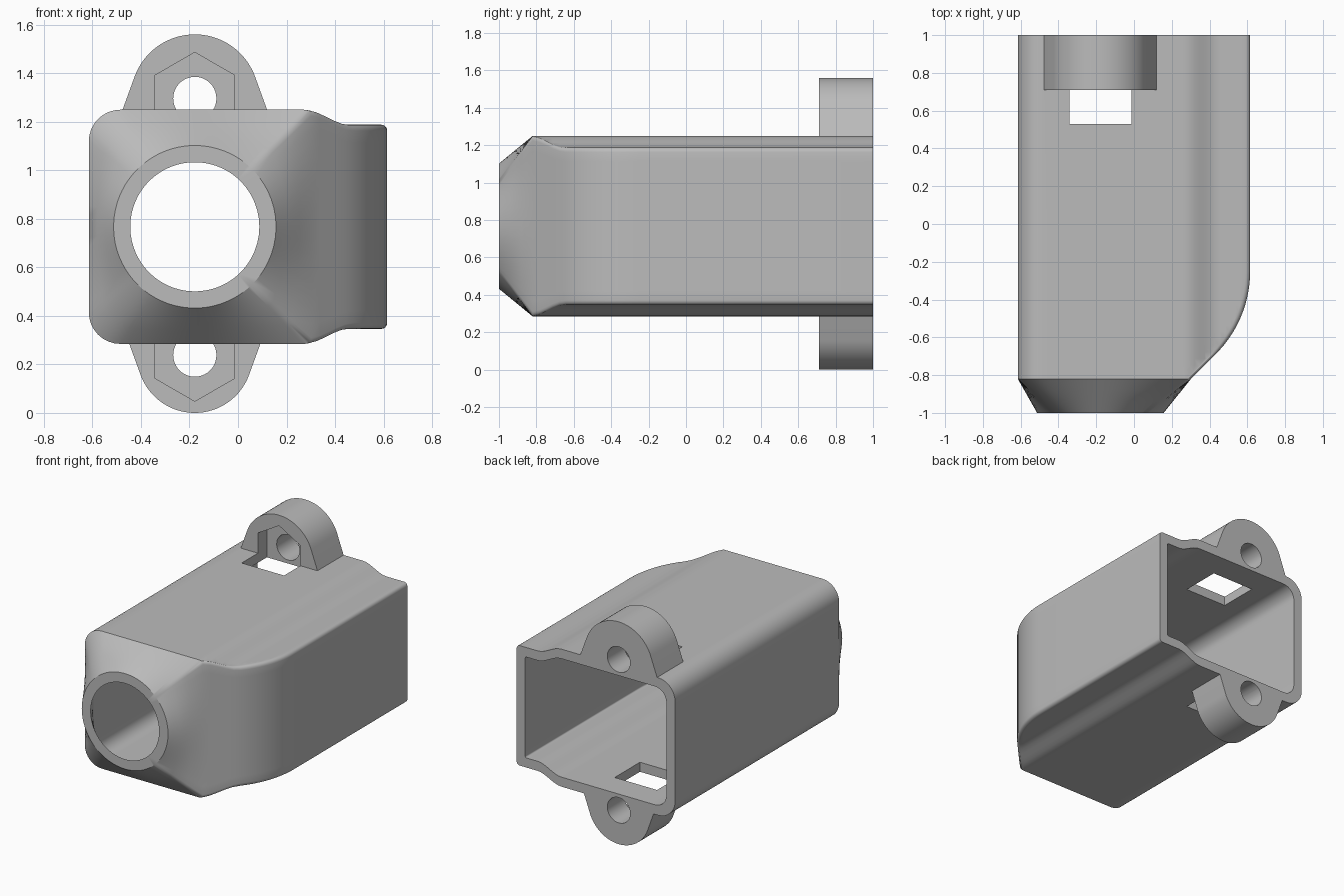
import bpy, bmesh
from math import sin, cos, pi, radians, atan2, sqrt

cube = bpy.data.objects.get("Cube")
if cube:
    bpy.data.objects.remove(cube)

LEFT, RIGHT, HALF, SHOULDER = -0.615, 0.615, 0.4825, 0.421
CX, CZ = -0.178, 0.767          # axis of the round nose opening
WALL, SWEEP, BEND_Y, NECK_Y = 0.067, 0.62, -0.25, -0.82
LUG = 0.529                     # bolt distance from the axis

grey = bpy.data.materials.new("plain grey")
grey.use_nodes = True
COLOUR = (0.5, 0.5, 0.5, 1)
grey.diffuse_color = COLOUR
grey.node_tree.nodes["Principled BSDF"].inputs["Base Color"].default_value = COLOUR


def finish(bm, name):
    bmesh.ops.remove_doubles(bm, verts=bm.verts, dist=1e-5)
    bmesh.ops.recalc_face_normals(bm, faces=bm.faces)
    mesh = bpy.data.meshes.new(name)
    bm.to_mesh(mesh)
    bm.free()
    mesh.materials.append(grey)
    obj = bpy.data.objects.new(name, mesh)
    bpy.context.collection.objects.link(obj)
    return obj


def height(x):
    """Half height of the body: a flat top easing down to a shoulder."""
    t = min(max((x - 0.27) / 0.18, 0), 1)
    return HALF + (SHOULDER - HALF) * t * t * (3 - 2 * t)


def side_x(y, off):
    """Plan outline of the curved side, moved inward by off."""
    r = SWEEP - off
    drop = max(BEND_Y - y, 0)
    knee = r * sqrt(0.5)
    if drop <= knee:
        return RIGHT - SWEEP + sqrt(r * r - drop * drop)
    return RIGHT - SWEEP + knee - (drop - knee)


def section(y, off):
    """Closed cross-section at y as (x, d) with d measured from the axis."""
    left, right = LEFT + off, side_x(y, off)
    rc, r = 0.13 - off * 0.6, 0.025 if off == 0 else 0.01
    top = HALF - off
    pts = [(left, (top - rc) * i / 8) for i in range(8)]
    for i in range(9):
        a = pi - pi / 2 * i / 8
        pts.append((left + rc + rc * cos(a), top - rc + rc * sin(a)))
    xr = right - r
    for i in range(1, 41):
        x = min(left + rc + (RIGHT - off - r - left - rc) * i / 40, xr)
        pts.append((x, height(x) - off))
    low = height(xr) - off - r
    for i in range(1, 5):
        a = pi / 2 * (1 - i / 4)
        pts.append((xr + r * cos(a), low + r * sin(a)))
    pts += [(right, low * (1 - i / 8)) for i in range(1, 9)]
    return pts + [(x, -d) for x, d in reversed(pts[1:-1])]


def skin(off, radius):
    """Rings from the open back to the round nose."""
    stations = [1, BEND_Y]
    stations += [BEND_Y + (NECK_Y - BEND_Y) * i / 16 for i in range(1, 17)]
    rings = [[(x, y, CZ + d) for x, d in section(y, off)] for y in stations]
    neck = section(NECK_Y, off)
    for t in (1 / 3, 2 / 3, 1):
        ring = []
        for x, d in neck:
            a = atan2(d, x - CX)
            ring.append((x + (CX + radius * cos(a) - x) * t,
                         NECK_Y + (-1 - NECK_Y) * t,
                         CZ + d + (radius * sin(a) - d) * t))
        rings.append(ring)
    return rings


def prism(name, outline, y0, y1):
    bm = bmesh.new()
    ends = [[bm.verts.new((x, y, z)) for x, z in outline] for y in (y0, y1)]
    bm.faces.new(ends[0])
    bm.faces.new(ends[1])
    for i in range(len(outline)):
        j = (i + 1) % len(outline)
        bm.faces.new((ends[0][i], ends[0][j], ends[1][j], ends[1][i]))
    return finish(bm, name)


def arc(z, r, a0, a1, n):
    angles = [radians(a0 + (a1 - a0) * i / n) for i in range(n + 1)]
    return [(CX + r * cos(a), z + r * sin(a)) for a in angles]


def boolean(target, tool, operation):
    mod = target.modifiers.new(operation, 'BOOLEAN')
    mod.operation, mod.solver, mod.object = operation, 'EXACT', tool
    bpy.context.view_layer.objects.active = target
    bpy.ops.object.modifier_apply(modifier=mod.name)
    bpy.data.objects.remove(tool)


# Hollow housing: outer skin forward, inner skin back, closed into a loop
bm = bmesh.new()
loops = skin(0, 0.335) + skin(WALL, 0.266)[::-1]
rings = [[bm.verts.new(p) for p in ring] for ring in loops]
for k, a in enumerate(rings):
    b = rings[(k + 1) % len(rings)]
    for i in range(len(a)):
        j = (i + 1) % len(a)
        bm.faces.new((a[i], a[j], b[j], b[i]))
housing = finish(bm, "housing")

# Bolt lugs above and below, each with a nut pocket and a bolt hole
for s, r in ((1, 0.264), (-1, 0.238)):
    z = CZ + s * LUG
    tip = arc(z, r, s * 20, s * 160, 32)
    foot = CZ + s * (HALF - 0.03)
    spread = abs(tip[0][1] - foot) * sin(radians(20)) / cos(radians(20))
    lug = prism("lug", tip + [(tip[-1][0] - spread, foot), (tip[0][0] + spread, foot)],
                0.71, 1)
    boolean(housing, lug, 'UNION')
    peak = arc(z, 0.19, s * 30, s * 150, 2)
    inside = CZ + s * (HALF - 0.12)
    pocket = prism("nut_pocket", peak + [(peak[-1][0], inside), (peak[0][0], inside)],
                   0.53, 0.81)
    boolean(housing, pocket, 'DIFFERENCE')
    hole = prism("bolt_hole", arc(z, 0.089, 0, 360, 40)[:-1], 0.75, 1.1)
    boolean(housing, hole, 'DIFFERENCE')

bpy.ops.object.select_all(action='DESELECT')
housing.select_set(True)
bpy.context.view_layer.objects.active = housing
bpy.ops.object.shade_smooth_by_angle(angle=radians(30))
